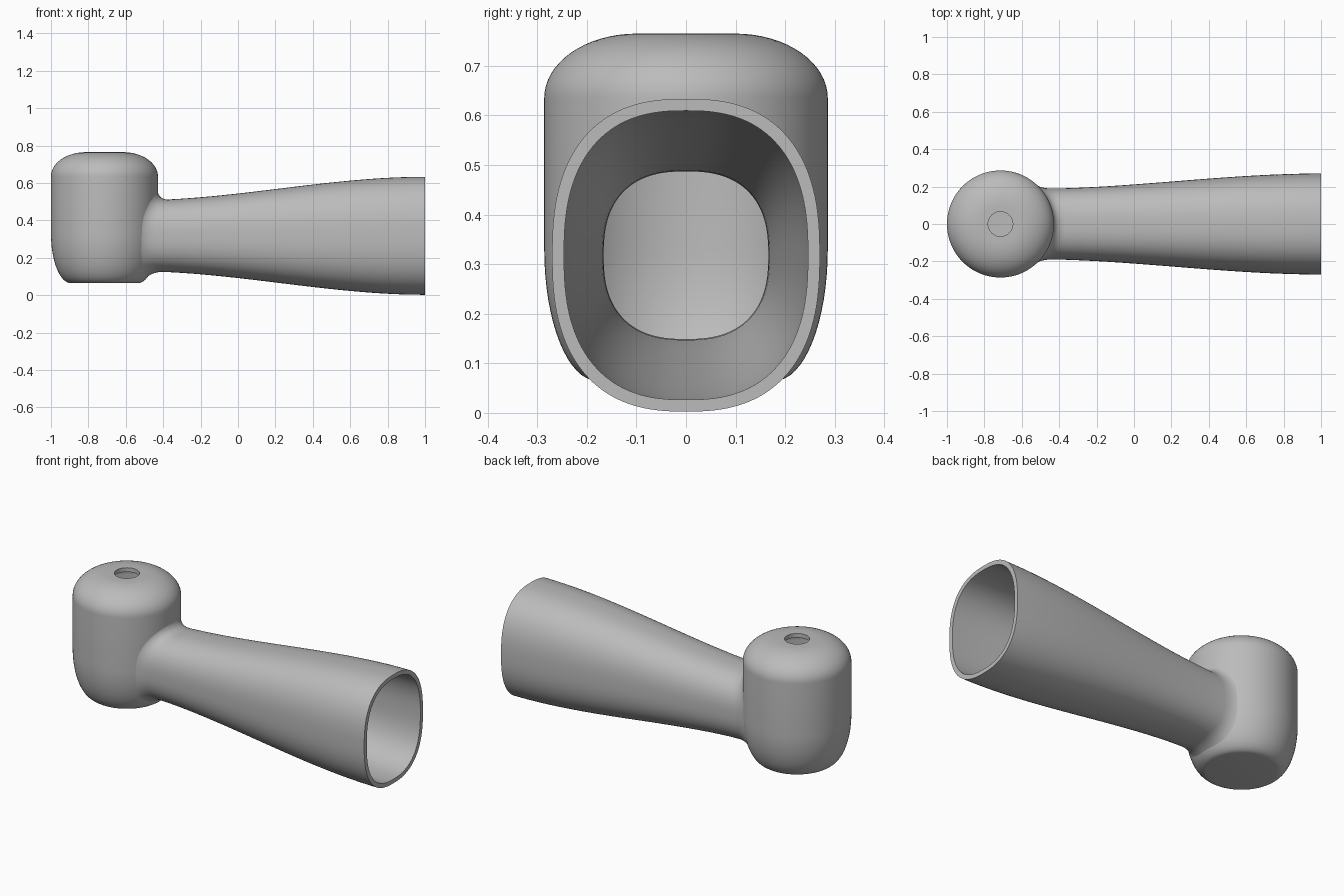
import bpy, bmesh, math

if "Cube" in bpy.data.objects:
    bpy.data.objects.remove(bpy.data.objects["Cube"], do_unlink=True)

SEG = 128
WALL = 0.024
BODY_X, BODY_R = -0.714, 0.286      # upright chamber
BOTTOM, LOW, HIGH, TOP = 0.065, 0.33, 0.635, 0.765
HOLE_R = 0.066
AXIS_Z = 0.318                      # centre height of the horn
NECK_X = -0.4

grey = bpy.data.materials.new("plain_grey")
grey.use_nodes = True
COLOUR = (0.5, 0.5, 0.5, 1)
grey.diffuse_color = COLOUR
grey.node_tree.nodes["Principled BSDF"].inputs["Base Color"].default_value = COLOUR


def loft(name, rings, closed=True):
    """Skin rings of points; close the loop of rings or cap both ends."""
    bm = bmesh.new()
    loops = [[bm.verts.new(p) for p in ring] for ring in rings]
    pairs = list(zip(loops, loops[1:]))
    if closed:
        pairs.append((loops[-1], loops[0]))
    else:
        bm.faces.new(loops[0])
        bm.faces.new(loops[-1])
    for a, b in pairs:
        for i in range(SEG):
            j = (i + 1) % SEG
            if (a[i].co - a[j].co).length + (b[i].co - b[j].co).length > 1e-6:
                bm.faces.new((a[i], a[j], b[j], b[i]))
    bmesh.ops.remove_doubles(bm, verts=bm.verts, dist=1e-5)
    bmesh.ops.recalc_face_normals(bm, faces=bm.faces)
    mesh = bpy.data.meshes.new(name)
    bm.to_mesh(mesh)
    bm.free()
    mesh.materials.append(grey)
    obj = bpy.data.objects.new(name, mesh)
    bpy.context.collection.objects.link(obj)
    return obj


def activate(obj):
    bpy.ops.object.select_all(action='DESELECT')
    obj.select_set(True)
    bpy.context.view_layer.objects.active = obj


# Chamber: domed top, softly tapered base
TOP_FLAT, BASE_FLAT = 0.10, 0.18


def body_radius(z):
    if z > HIGH:
        s, flat = min(1, (z - HIGH) / (TOP - HIGH)), TOP_FLAT
    elif z < LOW:
        s, flat = min(1, (LOW - z) / (LOW - BOTTOM)), BASE_FLAT
    else:
        return BODY_R
    return flat + (BODY_R - flat) * math.sqrt(1 - s * s)


def body_profile(inset):
    steps = [math.pi / 2 * i / 16 for i in range(17)]
    pts = [(HOLE_R, TOP - inset)]
    pts += [(TOP_FLAT + (BODY_R - TOP_FLAT) * math.sin(a) - inset,
             HIGH + (TOP - HIGH - inset) * math.cos(a)) for a in steps]
    pts += [(BASE_FLAT + (BODY_R - BASE_FLAT) * math.cos(a) - inset,
             LOW - (LOW - BOTTOM - inset) * math.sin(a)) for a in steps]
    return pts + [(0, BOTTOM + inset)]


def turn(r, z):
    return [(BODY_X + r * math.cos(2 * math.pi * i / SEG),
             r * math.sin(2 * math.pi * i / SEG), z) for i in range(SEG)]


profile = body_profile(0) + body_profile(WALL)[::-1]
chamber = loft("chamber", [turn(r, z) for r, z in profile])


# Horn: rounded oval section that widens towards the mouth
def section(x, angle, grow_y=0.0, grow_z=0.0):
    t = max(0, min(1, (x - NECK_X) / (1 - NECK_X)))
    f = 0.7 * t * t * (3 - 2 * t) + 0.3 * math.sin(t * math.pi / 2)
    c, s = math.cos(angle), math.sin(angle)
    y = math.copysign(abs(c) ** 0.8, c) * (0.19 + 0.08 * f + grow_y)
    z = math.copysign(abs(s) ** 0.8, s) * (0.193 + 0.1225 * f + grow_z)
    return y, AXIS_Z + z


def body_x(y, z, inset=0.0):
    r = body_radius(z) - inset
    return BODY_X + math.sqrt(max(0, r * r - y * y))


ANGLES = [2 * math.pi * i / SEG for i in range(SEG)]
FILLET = 0.06


def fillet_ring(t):
    ring = []
    for a in ANGLES:
        y, z = section(NECK_X, a)
        yf, zf = section(NECK_X, a, 0.025, 0.055)
        x = body_x(y, z)
        ends = ((body_x(yf, zf, 0.003), yf, zf), (x, y, z), (x + FILLET, y, z))
        w = ((1 - t) ** 2, 2 * t * (1 - t), t * t)
        ring.append([sum(k * p[n] for k, p in zip(w, ends)) for n in range(3)])
    return ring


def straight_ring(x, grow=0.0):
    return [(x, *section(x, a, grow, grow)) for a in ANGLES]


stations = [-0.36 + 1.36 * i / 24 for i in range(25)]
outer = [fillet_ring(i / 10) for i in range(11)] + [straight_ring(x) for x in stations]
inner = [straight_ring(x, -WALL) for x in reversed(stations)]
root = []
for angle in ANGLES:
    y, z = section(NECK_X, angle, -WALL, -WALL)
    root.append((body_x(y, z, 0.012), y, z))
horn = loft("horn", outer + inner + [root])

# Open the chamber wall into the horn
cutter = loft("bore_cutter", [straight_ring(BODY_X, -WALL), straight_ring(NECK_X, -WALL)], False)
cutter.hide_render = True
cut = chamber.modifiers.new("bore", 'BOOLEAN')
cut.operation = 'DIFFERENCE'
cut.solver = 'EXACT'
cut.object = cutter
activate(chamber)
bpy.ops.object.modifier_apply(modifier=cut.name)
bpy.data.objects.remove(cutter, do_unlink=True)

for obj in (chamber, horn):
    activate(obj)
    bpy.ops.object.shade_smooth_by_angle(angle=math.radians(35))
